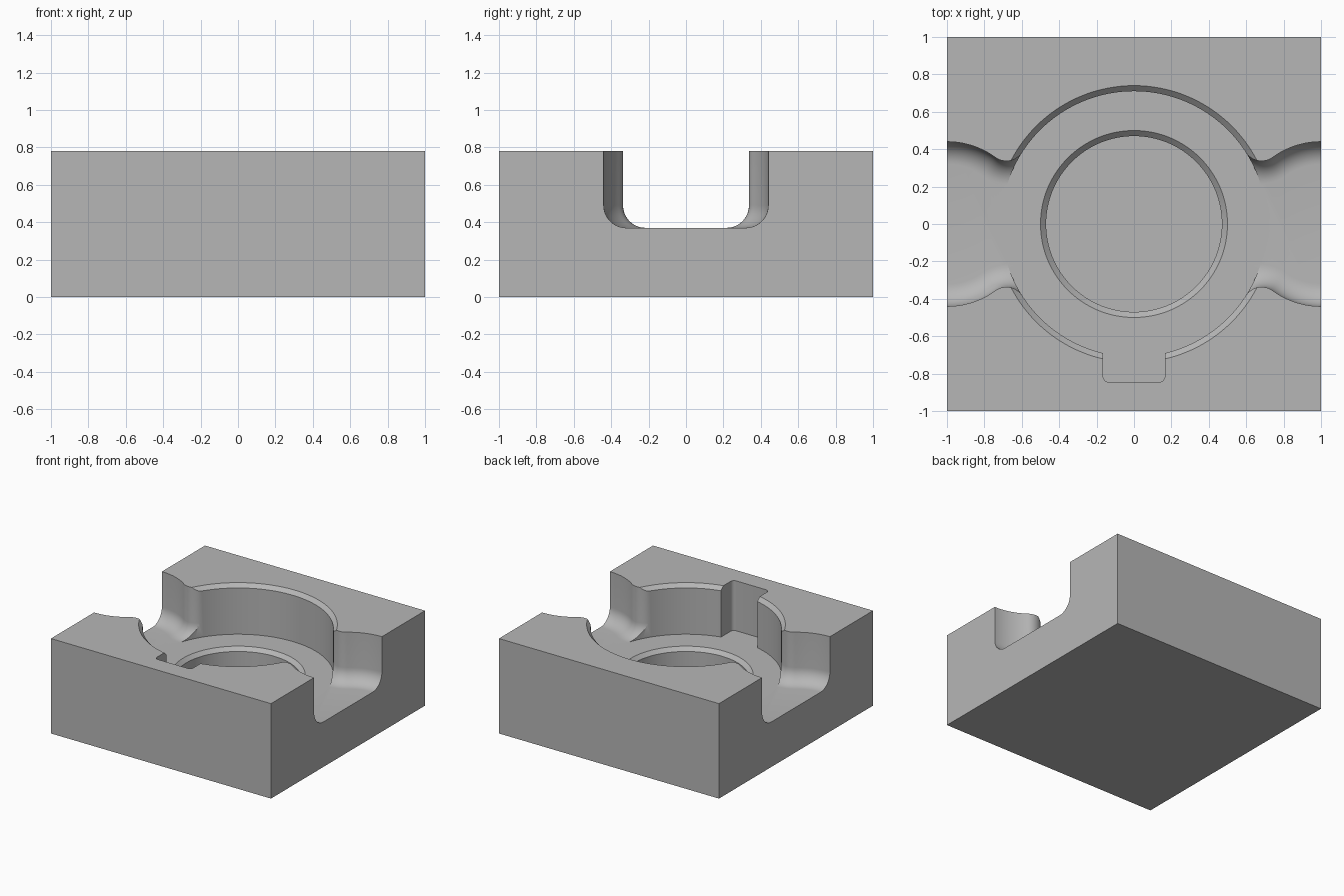
import bpy, bmesh, math
from mathutils import Vector

if "Cube" in bpy.data.objects:
    bpy.data.objects.remove(bpy.data.objects["Cube"])

H, FLOOR = 0.78, 0.37        # block height, pocket floor height
R_POCKET, R_SIDE = 0.71, 0.44
R_NECK, R_FILLET = 0.10, 0.12

grey = bpy.data.materials.new("plain grey")
grey.diffuse_color = (0.47, 0.47, 0.47, 1)
grey.use_nodes = True
grey.node_tree.nodes["Principled BSDF"].inputs["Base Color"].default_value = grey.diffuse_color


def make(name, bm):
    bmesh.ops.recalc_face_normals(bm, faces=bm.faces)
    me = bpy.data.meshes.new(name)
    bm.to_mesh(me)
    bm.free()
    me.materials.append(grey)
    ob = bpy.data.objects.new(name, me)
    bpy.context.collection.objects.link(ob)
    return ob


def loft(name, rings):
    """Closed solid through a stack of rings of equal point count."""
    bm = bmesh.new()
    vs = [[bm.verts.new(p) for p in ring] for ring in rings]
    n = len(vs[0])
    for a, b in zip(vs, vs[1:]):
        for i in range(n):
            j = (i + 1) % n
            bm.faces.new((a[i], a[j], b[j], b[i]))
    bm.faces.new(vs[0][::-1])
    bm.faces.new(vs[-1])
    return make(name, bm)


def arc(c, r, a0, a1, n):
    return [(c[0] + r * math.cos(a0 + (a1 - a0) * i / n),
             c[1] + r * math.sin(a0 + (a1 - a0) * i / n)) for i in range(n + 1)]


def flat_ring(pts, z):
    return [(x, y, z) for x, y in pts]


# Block
block = loft("mould_block", [flat_ring([(-1, -1), (1, -1), (1, 1), (-1, 1)], z) for z in (0, H)])

# Stepped round pocket with chamfered rims
profile = [(0.47, 0.11), (0.47, FLOOR - 0.03), (0.50, FLOOR), (R_POCKET, FLOOR),
           (R_POCKET, H - 0.03), (R_POCKET + 0.09, H + 0.06)]
pocket = loft("pocket_cutter",
              [flat_ring(arc((0, 0), r, 0, math.tau, 128)[:-1], z) for r, z in profile])

# Neck arcs are tangent to the pocket and to the round side recess
d0, d1 = R_POCKET + R_NECK, R_SIDE + R_NECK
cx = (1 + d0 ** 2 - d1 ** 2) / 2
cy = math.sqrt(d0 ** 2 - cx ** 2)


def channel_outline(d, side):
    """Outline of one side channel, moved inwards by d."""
    a_side = math.atan2(cy, cx - 1)
    half = [(1.1, R_SIDE - d)]
    half += arc((1, 0), R_SIDE - d, math.pi / 2, a_side, 16)
    half += arc((cx, cy), R_NECK + d, a_side - math.pi, math.atan2(-cy, -cx), 16)[1:]
    half = [(max(x, 0.51), y) for x, y in half]
    full = half + [(x, -y) for x, y in reversed(half)]
    return [(side * x, y) for x, y in full]


# Side channels with rounded floor edges
cutters = [pocket]
for side, label in ((1, "right"), (-1, "left")):
    rings = []
    for i in range(11):
        a = math.pi / 2 * i / 10
        rings.append(flat_ring(channel_outline(R_FILLET * (1 - math.sin(a)), side),
                               FLOOR + R_FILLET * (1 - math.cos(a))))
    rings.append(flat_ring(channel_outline(0, side), H + 0.1))
    cutters.append(loft(label + "_channel_cutter", rings))

# Front key notch with rounded corners
w, y0, rc = 0.165, -0.845, 0.03
notch = arc((-w + rc, y0 + rc), rc, math.pi, 1.5 * math.pi, 6)
notch += arc((w - rc, y0 + rc), rc, 1.5 * math.pi, math.tau, 6)
notch += [(w, -0.6), (-w, -0.6)]
cutters.append(loft("notch_cutter", [flat_ring(notch, z) for z in (FLOOR, H + 0.1)]))

# Cut the block
bpy.context.view_layer.objects.active = block
block.select_set(True)
for c in cutters:
    c.hide_render = True
    mod = block.modifiers.new(c.name, 'BOOLEAN')
    mod.operation = 'DIFFERENCE'
    mod.solver = 'EXACT'
    mod.object = c
    bpy.ops.object.modifier_apply(modifier=mod.name)
for c in cutters:
    bpy.data.objects.remove(c, do_unlink=True)

# Smooth the curved walls, keep the machined edges sharp
bpy.ops.object.shade_smooth_by_angle(angle=math.radians(25))
